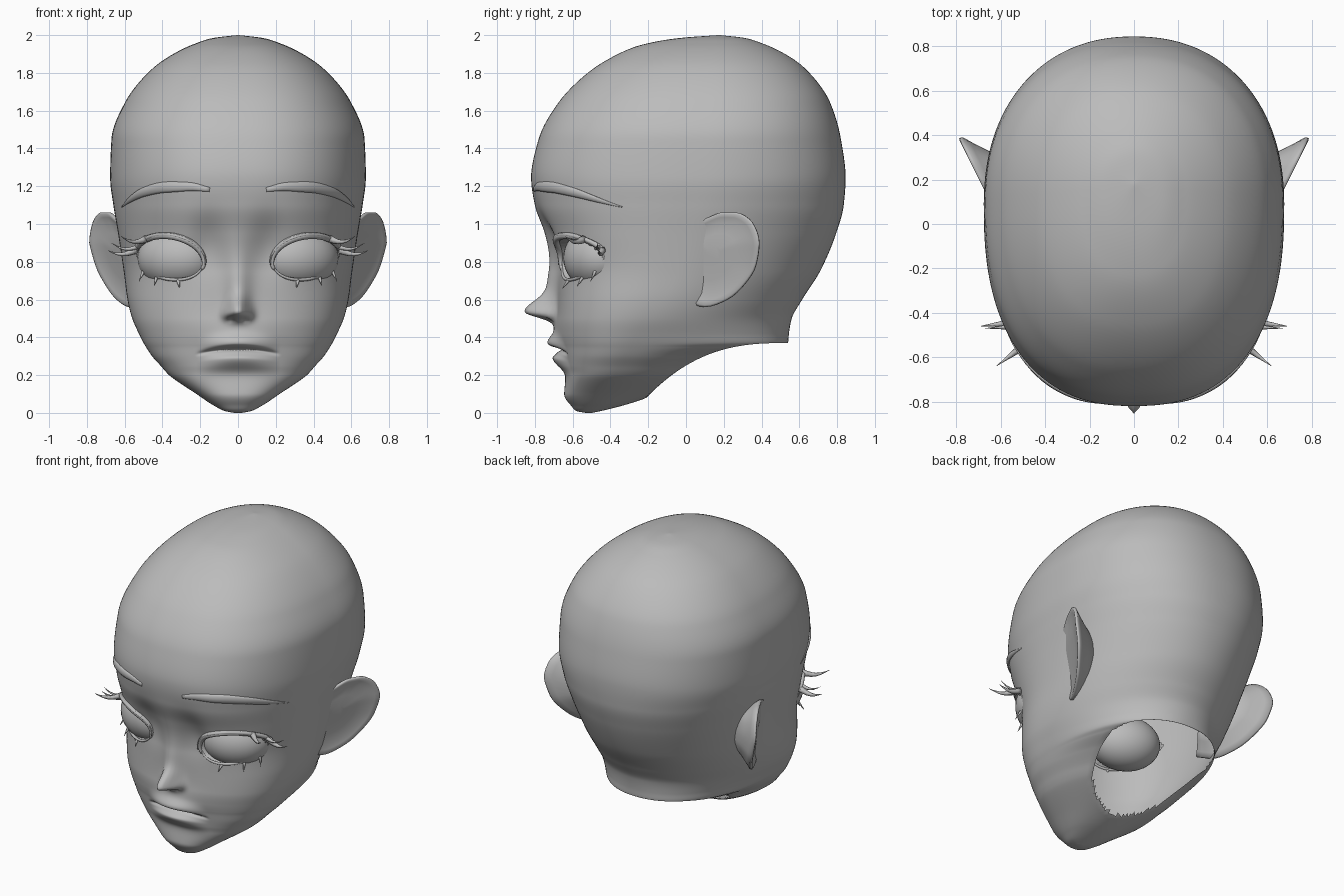
import bpy, bmesh, math
from math import sin, cos, pi, exp
from mathutils import Vector, Matrix
from mathutils.bvhtree import BVHTree

if "Cube" in bpy.data.objects:
    bpy.data.objects.remove(bpy.data.objects["Cube"])

grey = bpy.data.materials.new("plain grey")
grey.use_nodes = True
grey.diffuse_color = (0.5, 0.5, 0.5, 1)
grey.node_tree.nodes["Principled BSDF"].inputs["Base Color"].default_value = (0.5, 0.5, 0.5, 1)


def finish(bm, name, mirror=True):
    bmesh.ops.recalc_face_normals(bm, faces=bm.faces)
    for f in bm.faces:
        f.smooth = True
    mesh = bpy.data.meshes.new(name)
    bm.to_mesh(mesh)
    bm.free()
    mesh.materials.append(grey)
    ob = bpy.data.objects.new(name, mesh)
    bpy.context.collection.objects.link(ob)
    if mirror:
        ob.modifiers.new("mirror", 'MIRROR').use_mirror_merge = False
    return ob


def skin(bm, rings):
    """Bridge rings of points with quads, capping both ends."""
    rows = [[bm.verts.new(p) for p in r] for r in rings]
    n = len(rows[0])
    for a, b in zip(rows, rows[1:]):
        for i in range(n):
            j = (i + 1) % n
            bm.faces.new((a[i], a[j], b[j], b[i]))
    bm.faces.new(rows[0])
    bm.faces.new(rows[-1])


def smooth_rows(rows, steps):
    """Monotone interpolation through rows of numbers."""
    def slope(a, b):
        return 2 * a * b / (a + b) if a * b > 0 else 0
    cols = list(zip(*rows))
    out = []
    for k in range(len(rows) - 1):
        for s in range(steps):
            t = s / steps
            row = []
            for c in cols:
                d = c[k + 1] - c[k]
                m0 = slope(c[k] - c[k - 1], d) if k else d
                m1 = slope(d, c[k + 2] - c[k + 1]) if k + 2 < len(c) else d
                row.append(c[k] + m0 * (t**3 - 2 * t * t + t)
                           + d * (3 * t * t - 2 * t**3) + m1 * (t**3 - t * t))
            out.append(row)
    return out + [list(rows[-1])]


def bump(v, centre, below, above=None):
    s = below if v < centre or above is None else above
    return exp(-((v - centre) / s) ** 2)


def face_detail(x, z):
    """Forward (negative) and backward relief of the face."""
    x = abs(x)
    d = -0.155 * bump(x, 0, .05) * bump(z, .535, .04, .08)        # nose tip
    d -= 0.05 * bump(x, 0, .065) * bump(z, .68, .13, .17)         # bridge
    d -= 0.035 * bump(x, .055, .028) * bump(z, .52, .028, .04)    # nostril wings
    d += 0.025 * bump(x, .036, .016) * bump(z, .495, .014)        # nostrils
    d += 0.035 * bump(x, .16, .09) * bump(z, .9, .14, .14)        # eye sockets
    lip = max(0, 1 - (x / .22) ** 2) ** 1.5
    line = .337 - .55 * x * x
    d -= 0.05 * lip * bump(z, line + .03, .025, .045)             # upper lip
    d -= 0.05 * lip * bump(z, line - .05, .055, .03)              # lower lip
    d += 0.025 * lip ** .5 * bump(z, line, .01)                   # mouth line
    d -= 0.025 * bump(x, 0, .2) * bump(z, .4, .1)                 # muzzle
    return d


# Head sections: height, front, back, half width, widest y, back roundness
SECTIONS = [
    (0, -.53, -.5, .02, -.515, 2), (.01, -.58, -.45, .07, -.51, 2),
    (.04, -.61, -.33, .13, -.47, 2), (.1, -.645, -.15, .22, -.42, 2),
    (.2, -.637, .1, .365, -.36, 2), (.25, -.645, .19, .41, -.33, 2),
    (.3, -.65, .32, .455, -.3, 2), (.345, -.655, .5, .485, -.275, 2.1),
    (.37, -.66, .54, .5, -.265, 2.2), (.42, -.67, .545, .525, -.24, 2.1),
    (.5, -.68, .56, .56, -.19, 2), (.6, -.68, .615, .585, -.13, 2),
    (.75, -.685, .71, .605, -.05, 2), (.95, -.745, .795, .635, 0, 2.1),
    (1.1, -.8, .835, .66, .05, 2.15), (1.25, -.82, .845, .677, .08, 2.2),
    (1.45, -.78, .82, .67, .1, 2.2), (1.65, -.67, .76, .595, .12, 2.2),
    (1.85, -.45, .6, .42, .13, 2.1), (1.95, -.23, .42, .24, .15, 2),
    (1.985, -.03, .31, .13, .16, 2), (2, .17, .18, .005, .175, 2)]


def section(z, front, back, w, yc, nb, count=180):
    ring = []
    for i in range(count):
        u = 2 * pi * i / count
        a = u - .4 * sin(u)
        c, s = cos(a), sin(a)
        n = 2.4 if c > 0 else nb
        x = math.copysign(w * abs(s) ** (2 / n), s)
        reach = (front if c > 0 else back) - yc
        y = yc + reach * abs(c) ** (2 / n)
        if c > 0:
            y += face_detail(x, z) * min(1, c * 3)
        ring.append((x, y, z))
    return ring


head = bmesh.new()
skin(head, [section(*r) for r in smooth_rows(SECTIONS, 11)])
surface = BVHTree.FromBMesh(head)


def on_face(x, z, lift=0):
    hit = surface.ray_cast(Vector((x, -2, z)), Vector((0, 1, 0)))[0]
    return Vector((x, (hit.y if hit else -.3) - lift, z))


def cut(bm, inside, snap):
    """Remove faces wholly inside a region and snap the ragged rim to its edge."""
    doomed = {v for v in bm.verts if inside(v.co)}
    bmesh.ops.delete(bm, geom=[f for f in bm.faces if all(v in doomed for v in f.verts)],
                     context='FACES')
    for v in bm.verts:
        if v.is_boundary and inside(v.co):
            v.co = snap(v.co)


# Eye openings, each with a rim turned inward
EYE, EYE_R, TILT = Vector((.358, 0, .82)), (.172, .11), .2


def eye_level(p):
    dx, dz = abs(p.x) - EYE.x, p.z - EYE.z
    return math.hypot((dx * cos(TILT) + dz * sin(TILT)) / EYE_R[0],
                      (dz * cos(TILT) - dx * sin(TILT)) / EYE_R[1])


def to_eye_rim(p):
    centre = Vector((math.copysign(EYE.x, p.x), p.y, EYE.z))
    return centre + (p - centre) / eye_level(p)


cut(head, lambda p: p.y < -.2 and eye_level(p) < 1, to_eye_rim)
rims = bmesh.ops.extrude_edge_only(head, edges=[e for e in head.edges if e.is_boundary])
for v in rims["geom"]:
    if isinstance(v, bmesh.types.BMVert):
        v.co.y += .1


# Neck opening, rising from under the jaw to the nape
def neck_line(p):
    return .37 - .28 * (max(0, .54 - p.y) / .74) ** 2.7


cut(head, lambda p: p.z < neck_line(p) - 1e-5, lambda p: Vector((p.x, p.y, neck_line(p))))
finish(head, "head", mirror=False)

# Eyeballs
bm = bmesh.new()
place = (Matrix.Translation((.32, -.47, .82)) @ Matrix.Rotation(math.radians(25), 4, 'Z')
         @ Matrix.Diagonal((.22, .17, .17, 1)))
bmesh.ops.create_uvsphere(bm, u_segments=32, v_segments=20, radius=1, matrix=place)
finish(bm, "eyeballs")


def sweep(bm, points, sizes, flat=1, sides=8):
    """Tapered tube along points; flat scales its depth toward the face."""
    rings = []
    for i, p in enumerate(points):
        t = (points[min(i + 1, len(points) - 1)] - points[max(i - 1, 0)]).normalized()
        out = Vector((.3, -1, 0))
        out = (out - t * out.dot(t)).normalized()
        across = t.cross(out)
        rings.append([p + sizes[i] * (out * cos(a) * flat + across * sin(a))
                      for a in (2 * pi * k / sides for k in range(sides))])
    skin(bm, rings)


def rim(angle, grow=1, lift=0):
    u, v = cos(angle) * EYE_R[0] * grow, sin(angle) * EYE_R[1] * grow
    return on_face(EYE.x + u * cos(TILT) - v * sin(TILT),
                   EYE.z + u * sin(TILT) + v * cos(TILT), lift)


# Eyelids: thick upper, thin lower
bm = bmesh.new()
N = 28
sweep(bm, [rim(pi * 1.08 * (1 - i / N), 1.05, .004) for i in range(N + 1)],
      [.005 + .014 * sin(pi * i / N) ** .6 for i in range(N + 1)])
sweep(bm, [rim(pi + pi * i / N, 1.02) for i in range(N + 1)],
      [.005 + .004 * sin(pi * i / N) for i in range(N + 1)])
finish(bm, "eyelids")


def lash(bm, start, end, size, sag):
    pts = [start.lerp(end, i / 6) + Vector((0, 0, -sag * sin(pi * i / 6))) for i in range(7)]
    sweep(bm, pts, [size * (1 - i / 6) + .001 for i in range(7)], sides=6)


# Upper lash band with outer points, and short lower lashes
bm = bmesh.new()
sweep(bm, [rim(pi * (1 - i / N), 1.1, .014) for i in range(N + 1)],
      [.003 + .012 * i / N for i in range(N + 1)])
for angle, tip, size in ((.05, (.69, -.46, .86), .02), (.2, (.67, -.47, .9), .013),
                         (.65, (.62, -.64, .935), .02)):
    lash(bm, rim(angle, 1.08, .01), Vector(tip), size, .022)
for angle, tip in ((4.35, (.31, .66)), (5.0, (.445, .67)), (5.45, (.525, .695))):
    root = rim(angle, 1.06)
    lash(bm, root, Vector((tip[0], root.y - .03, tip[1])), .01, 0)
finish(bm, "eyelashes")

# Eyebrows
bm = bmesh.new()
path = smooth_rows([(.15, 1.182, .012), (.26, 1.198, .024), (.38, 1.195, .03),
                    (.5, 1.168, .025), (.575, 1.125, .014), (.615, 1.09, .003)], 5)
sweep(bm, [on_face(x, z) for x, z, r in path], [r for x, z, r in path], flat=.5, sides=10)
finish(bm, "eyebrows")

# Ears: outline in (back, up), lofted from the root over the rim into a shallow bowl
outline = smooth_rows([(-.02, .6), (.1, .56), (.22, .6), (.31, .68), (.37, .78), (.388, .9),
                       (.35, 1.01), (.27, 1.06), (.2, 1.062), (.12, 1.035), (.02, .97),
                       (-.02, .8)], 4)
bm = bmesh.new()
rings = []
for scale, depth in ((.5, -.15), (.7, -.09), (.9, -.035), (1, -.01), (1, .004),
                     (.96, .008), (.88, .002), (.75, -.008), (.5, -.012), (.2, -.012)):
    ring = []
    for y, z in outline:
        y, z = .13 + (y - .13) * scale, .84 + (z - .84) * scale
        x = .64 + .5 * (y - .1) + .2 * min(0, z - .9)
        ring.append((x + .95 * depth, y - .2 * depth, z))
    rings.append(ring)
skin(bm, rings)
finish(bm, "ears")
